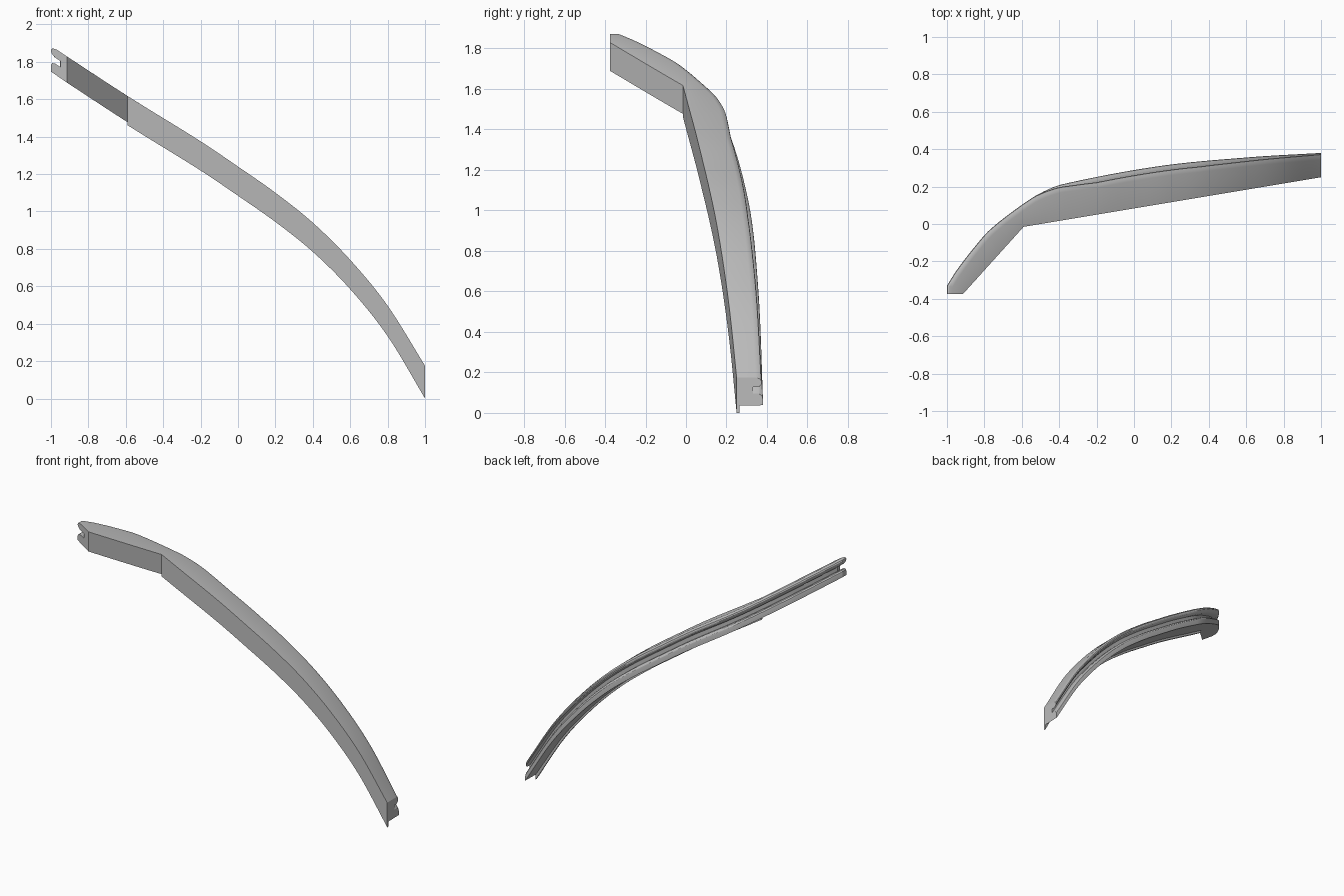
import bpy, bmesh, math
from mathutils import Vector

cube = bpy.data.objects.get("Cube")
if cube:
    bpy.data.objects.remove(cube, do_unlink=True)

grey = bpy.data.materials.new("plain grey")
grey.use_nodes = True
colour = (0.5, 0.5, 0.5, 1)
grey.diffuse_color = colour
grey.node_tree.nodes["Principled BSDF"].inputs["Base Color"].default_value = colour


def curve(points, x, smooth=True):
    """Value at x of a curve through the points."""
    n = len(points)
    i = 0
    while i < n - 2 and x > points[i + 1][0]:
        i += 1
    (x0, y0), (x1, y1) = points[i], points[i + 1]
    t = (x - x0) / (x1 - x0)
    if not smooth:
        return y0 + (y1 - y0) * t

    def slope(k):
        a, b = points[max(k - 1, 0)], points[min(k + 1, n - 1)]
        return (b[1] - a[1]) / (b[0] - a[0])
    h = x1 - x0
    return ((2*t**3 - 3*t**2 + 1) * y0 + (t**3 - 2*t**2 + t) * h * slope(i)
            + (3*t**2 - 2*t**3) * y1 + (t**3 - t**2) * h * slope(i + 1))


# Guide curves: top height, back outline, straight front, front/back pairing
HEIGHT = [(-1, 1.885), (-.59, 1.617), (-.2, 1.375), (0, 1.24), (.2, 1.1),
          (.4, .94), (.6, .741), (.8, .496), (1, .175)]
BACK = [(-1, -.33), (-.95, -.25), (-.85, -.12), (-.77, -.03), (-.61, .095), (-.5, .165),
        (-.38, .213), (.14, .31), (.62, .357), (1, .38)]
FRONT = [(-.915, -.375), (-.59, -.015), (1, .25)]
PAIR = [(-1, -.9), (-.66, -.59), (-.4, -.37), (0, 0), (1, 1)]
INSET = [(-1, 0), (-.53, 0), (-.2, .028), (.35, .027), (1, .006)]

# Section behind the front face: distance in from the back, drop from the top
UPPER = [(.03, 0), (.012, -.006), (.003, -.014), (0, -.024), (.002, -.034), (.01, -.043),
         (.022, -.048), (.05, -.048)]
LOWER = [(.05, -.08), (.022, -.08), (.01, -.086), (.002, -.097), (0, -.108), (0, -.137)]


def loft(name, rings):
    bm = bmesh.new()
    loops = [[bm.verts.new(p) for p in ring] for ring in rings]
    for a, b in zip(loops, loops[1:]):
        for i in range(len(a)):
            j = (i + 1) % len(a)
            bm.faces.new((a[i], a[j], b[j], b[i]))
    bm.faces.new(loops[0])
    bm.faces.new(loops[-1])
    bmesh.ops.recalc_face_normals(bm, faces=bm.faces)
    mesh = bpy.data.meshes.new(name)
    bm.to_mesh(mesh)
    bm.free()
    mesh.materials.append(grey)
    obj = bpy.data.objects.new(name, mesh)
    bpy.context.collection.objects.link(obj)
    bpy.context.view_layer.objects.active = obj
    obj.select_set(True)
    bpy.ops.object.shade_smooth_by_angle(angle=math.radians(30))
    obj.select_set(False)


def raised(p, drop):
    return (p.x, p.y, curve(HEIGHT, p.x) + drop)


# Stations along the trim: front point, back point and upper inset
stations = [(Vector((-.915, -.375)), Vector((-1, -.375)), 0)]
for k in range(101):
    bx = -1 + .02 * k
    fx = curve(PAIR, bx, False)
    stations.append((Vector((fx, curve(FRONT, fx, False))),
                     Vector((bx, curve(BACK, bx))), curve(INSET, bx, False)))

# Main grooved trim body
body = []
for front, back, inset in stations:
    inward = (front - back).normalized()
    ring = [raised(front, 0)]
    ring += [raised(back + inward * (e + (inset if e < .05 else 0)), d) for e, d in UPPER]
    ring += [raised(back + inward * e, d) for e, d in LOWER]
    ring.append(raised(front, -.14))
    body.append(ring)
loft("trim_body", body)

# Thin lip hanging below the front edge of the long arm
lip = []
for k in range(81):
    x = -.59 + 1.59 * k / 80
    drop = -.156 - .019 * max(0, (x - .5) / .5) ** 2
    front = Vector((x, curve(FRONT, x, False)))
    rear = front + Vector((0, .014))
    lip.append([raised(front, -.135), raised(rear, -.135), raised(rear, drop), raised(front, drop)])
loft("front_lip", lip)
